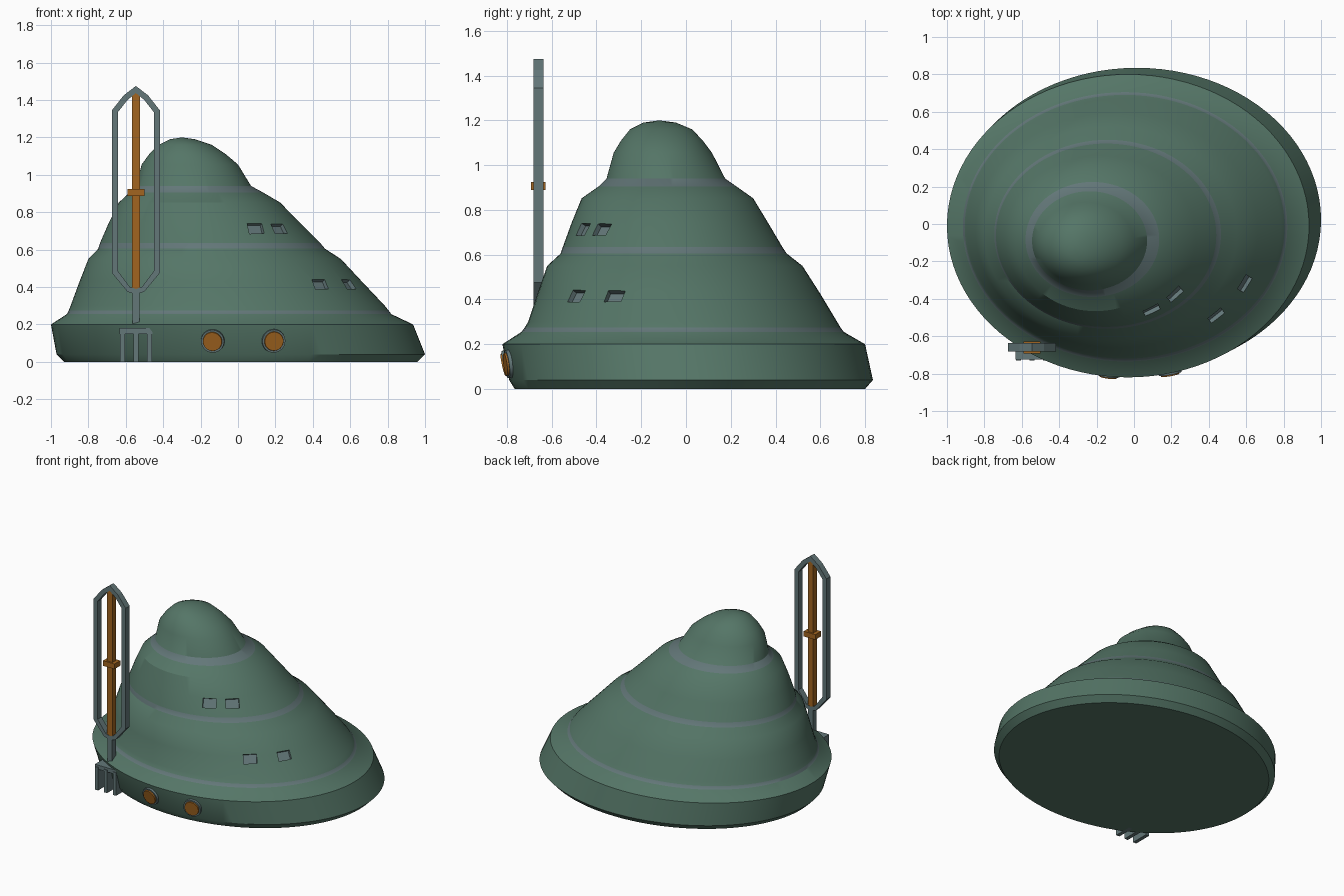
import bpy, bmesh
from math import cos, sin, acos, pi, radians
from mathutils import Vector, Matrix

cube = bpy.data.objects.get("Cube")
if cube:
    bpy.data.objects.remove(cube, do_unlink=True)


def material(name, rgb):
    mat = bpy.data.materials.new(name)
    mat.use_nodes = True
    mat.diffuse_color = (*rgb, 1)
    mat.node_tree.nodes["Principled BSDF"].inputs["Base Color"].default_value = (*rgb, 1)
    return mat


green = material("muted green", (0.09, 0.18, 0.135))
gray = material("blue gray", (0.125, 0.185, 0.19))
orange = material("amber", (0.36, 0.13, 0.014))


def finish(name, bm, *mats):
    bmesh.ops.recalc_face_normals(bm, faces=bm.faces)
    mesh = bpy.data.meshes.new(name)
    bm.to_mesh(mesh)
    bm.free()
    for mat in mats:
        mesh.materials.append(mat)
    obj = bpy.data.objects.new(name, mesh)
    bpy.context.collection.objects.link(obj)
    return obj


def smooth(obj, angle=30):
    bpy.ops.object.select_all(action="DESELECT")
    obj.select_set(True)
    bpy.context.view_layer.objects.active = obj
    bpy.ops.object.shade_smooth_by_angle(angle=radians(angle))


def box(name, x, y, z, mat):
    # x, y and z are (low, high) pairs
    bm = bmesh.new()
    size = [b - a for a, b in (x, y, z)]
    mid = [(a + b) / 2 for a, b in (x, y, z)]
    bmesh.ops.create_cube(bm, size=1, matrix=Matrix.LocRotScale(mid, None, size))
    return finish(name, bm, mat)


# Leaning mound: rings of (z, x low, x high, y low, y high)
RINGS = [
    (0, -.93, .96, -.765, .80),
    (.04, -.97, 1, -.79, .835),
    (.2, -1, .936, -.82, .80),
    (.255, -.915, .82, -.735, .705),
    (.275, -.905, .805, -.72, .69),
    (.3, -.895, .785, -.705, .675),
    (.43, -.847, .662, -.662, .597),
    (.55, -.80, .55, -.62, .52),
    (.605, -.747, .465, -.56, .45),
    (.635, -.738, .44, -.55, .43),
    (.745, -.69, .33, -.51, .365),
    (.852, -.637, .225, -.466, .30),
    (.905, -.58, .135, -.39, .225),
    (.94, -.545, .07, -.355, .175),
    (1.055, -.515, 0, -.323, .116),
    (1.11, -.475, -.065, -.29, .075),
    (1.16, -.425, -.14, -.25, .027),
    (1.19, -.365, -.23, -.19, -.045),
]
BANDS = (.255, .605, .905)
SIDES = 96


def ring(z):
    for a, b in zip(RINGS, RINGS[1:]):
        if z <= b[0]:
            t = (z - a[0]) / (b[0] - a[0])
            return [p + (q - p) * t for p, q in zip(a, b)]


def surface(z, angle):
    _, x0, x1, y0, y1 = ring(z)
    return Vector(((x0 + x1 + (x1 - x0) * cos(angle)) / 2,
                   (y0 + y1 + (y1 - y0) * sin(angle)) / 2, z))


def frame_at(x, z):
    # Matrix on the front surface, its local z pointing outward
    _, x0, x1, _, _ = ring(z)
    a = -acos((2 * x - x0 - x1) / (x1 - x0))
    e = .01
    across = (surface(z, a + e) - surface(z, a - e)).normalized()
    up = surface(z + e, a) - surface(z - e, a)
    out = across.cross(up).normalized()
    m = Matrix((across, out.cross(across), out)).transposed().to_4x4()
    m.translation = surface(z, a)
    return m


bm = bmesh.new()
loops = [[bm.verts.new(surface(r[0], 2 * pi * i / SIDES)) for i in range(SIDES)] for r in RINGS]
bm.faces.new(loops[0])
for r, low, high in zip(RINGS, loops, loops[1:]):
    for i in range(SIDES):
        j = (i + 1) % SIDES
        face = bm.faces.new((low[i], low[j], high[j], high[i]))
        face.material_index = int(r[0] in BANDS)
peak = bm.verts.new((-.3, -.12, 1.2))
for i in range(SIDES):
    bm.faces.new((loops[-1][i], loops[-1][(i + 1) % SIDES], peak))
mound = finish("mound", bm, green, gray)

# Recessed windows, cut into the mound
bm = bmesh.new()
for x, z in ((.095, .713), (.22, .713), (.44, .415), (.593, .415)):
    bmesh.ops.create_cube(bm, size=1, matrix=frame_at(x, z) @ Matrix.Diagonal((.088, .062, .05, 1)))
cutter = finish("window_cutter", bm, gray)
cutter.hide_render = True
cut = mound.modifiers.new("windows", "BOOLEAN")
cut.operation = "DIFFERENCE"
cut.solver = "EXACT"
cut.material_mode = "TRANSFER"
cut.object = cutter
bpy.context.view_layer.objects.active = mound
bpy.ops.object.modifier_apply(modifier=cut.name)
bpy.data.objects.remove(cutter, do_unlink=True)
smooth(mound)


# Round lamps on the base wall
def disc(name, m, radius, top, low, high, mat):
    bm = bmesh.new()
    shift = Matrix.Translation((0, 0, (low + high) / 2))
    bmesh.ops.create_cone(bm, cap_ends=True, segments=32, radius1=radius, radius2=top,
                          depth=high - low, matrix=m @ shift)
    smooth(finish(name, bm, mat))


for side, x in (("right", -.135), ("left", .19)):
    m = frame_at(x, .112)
    disc(side + "_lamp_rim", m, .065, .062, -.02, .013, gray)
    disc(side + "_lamp", m, .055, .05, 0, .021, orange)

# Antenna: closed frame around a rod, standing on the base shelf
MAST_X, MAST_Y = -.546, (-.682, -.637)
OUTER = [(0, 1.475), (.065, 1.425), (.128, 1.345), (.128, .475), (.045, .375), (0, .36)]
INNER = [(0, 1.437), (.045, 1.4), (.096, 1.335), (.096, .485), (.032, .4), (0, .39)]
bm = bmesh.new()
for s in (-1, 1):
    rows = [[bm.verts.new((MAST_X + s * x, y, z)) for x, z in line]
            for line, y in ((OUTER, MAST_Y[0]), (INNER, MAST_Y[0]),
                            (INNER, MAST_Y[1]), (OUTER, MAST_Y[1]))]
    for a, b in zip(rows, rows[1:] + rows[:1]):
        for i in range(len(a) - 1):
            bm.faces.new((a[i], a[i + 1], b[i + 1], b[i]))
bmesh.ops.remove_doubles(bm, verts=bm.verts, dist=.0001)
finish("antenna_frame", bm, gray)


def around(half):
    return MAST_X - half, MAST_X + half


box("antenna_stem", around(.019), MAST_Y, (.19, .37), gray)
box("antenna_rod", around(.021), (-.68, -.639), (.385, 1.445), orange)
box("antenna_clamp", around(.046), (-.692, -.627), (.888, .925), orange)

# Ladder-like bracket on the base wall
box("bracket_bar", around(.088), (-.725, -.6), (.15, .18), gray)
for i, x in enumerate((-.072, 0, .072)):
    box(f"bracket_leg_{i + 1}", (MAST_X + x - .013, MAST_X + x + .013), (-.73, -.6), (0, .165), gray)
